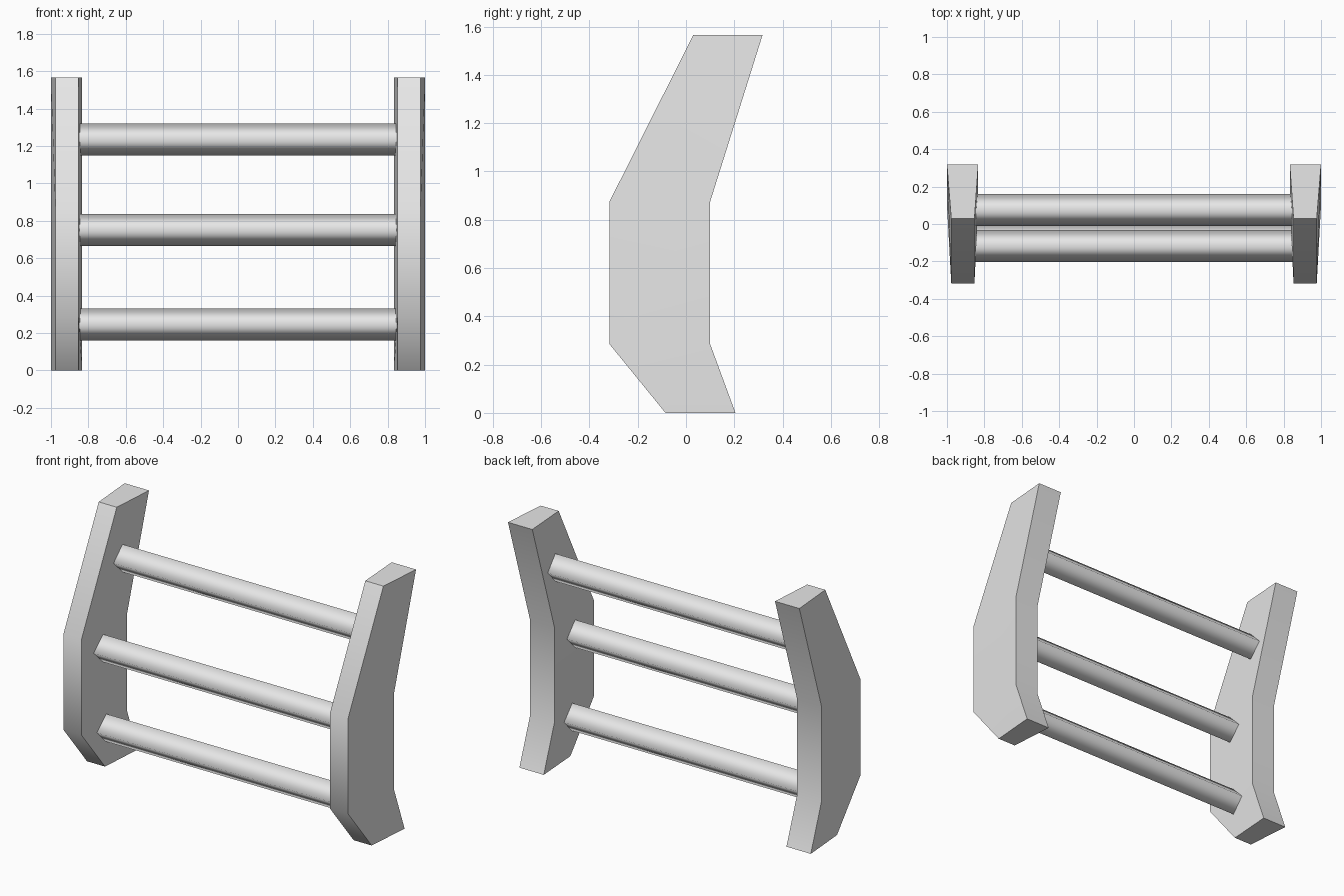
import bpy, bmesh, math
from mathutils import Matrix

cube = bpy.data.objects.get("Cube")
if cube:
    bpy.data.objects.remove(cube, do_unlink=True)

GREY = (0.8, 0.8, 0.8, 1.0)
grey = bpy.data.materials.new("light grey")
grey.use_nodes = True
grey.diffuse_color = GREY
grey.node_tree.nodes["Principled BSDF"].inputs["Base Color"].default_value = GREY


def finish(bm, name, sharp_angle):
    """Turn a bmesh into a smooth object whose edges above the angle stay sharp."""
    bmesh.ops.recalc_face_normals(bm, faces=bm.faces)
    for face in bm.faces:
        face.smooth = True
    for edge in bm.edges:
        edge.smooth = edge.calc_face_angle(0) < sharp_angle
    # end caps always meet the sides in a sharp edge
    mesh = bpy.data.meshes.new(name)
    bm.to_mesh(mesh)
    bm.free()
    mesh.materials.append(grey)
    obj = bpy.data.objects.new(name, mesh)
    bpy.context.collection.objects.link(obj)
    return obj


# Side panels: bent boards, narrower along the front edge than the back
# Each station is (height, front y, back y)
STATIONS = [(0, -0.085, 0.205), (0.285, -0.317, 0.1),
            (0.875, -0.317, 0.1), (1.565, 0.03, 0.317)]
FRONT_X = (0.853, 0.977)
BACK_X = (0.833, 1.0)


def side_panel(name, side):
    bm = bmesh.new()
    rings = []
    for z, front, back in STATIONS:
        corners = [(FRONT_X[0], front), (FRONT_X[1], front),
                   (BACK_X[1], back), (BACK_X[0], back)]
        rings.append([bm.verts.new((side * x, y, z)) for x, y in corners])
    for low, high in zip(rings, rings[1:]):
        for i in range(4):
            j = (i + 1) % 4
            bm.faces.new((low[i], low[j], high[j], high[i]))
    bm.faces.new(rings[0])
    bm.faces.new(rings[-1])
    return finish(bm, name, math.radians(45))


side_panel("left_side_panel", 1)
side_panel("right_side_panel", -1)


# Rungs: square bars set on edge, softly shaded, with ends sunk in the panels
def rung(name, y, z, radius=0.086, length=1.8):
    bm = bmesh.new()
    place = Matrix.Translation((0, y, z)) @ Matrix.Rotation(math.pi / 2, 4, 'Y')
    bmesh.ops.create_cone(bm, cap_ends=False, segments=4, radius1=radius,
                          radius2=radius, depth=length, matrix=place)
    # make sure the bar stands on a corner
    if max(v.co.z for v in bm.verts) - z < radius * 0.9:
        bmesh.ops.rotate(bm, verts=bm.verts, cent=(0, y, z),
                         matrix=Matrix.Rotation(math.pi / 4, 3, 'X'))
    return finish(bm, name, math.radians(120))


for name, y, z in (("lower_rung", -0.088, 0.245),
                   ("middle_rung", -0.118, 0.75),
                   ("upper_rung", 0.075, 1.234)):
    rung(name, y, z)
